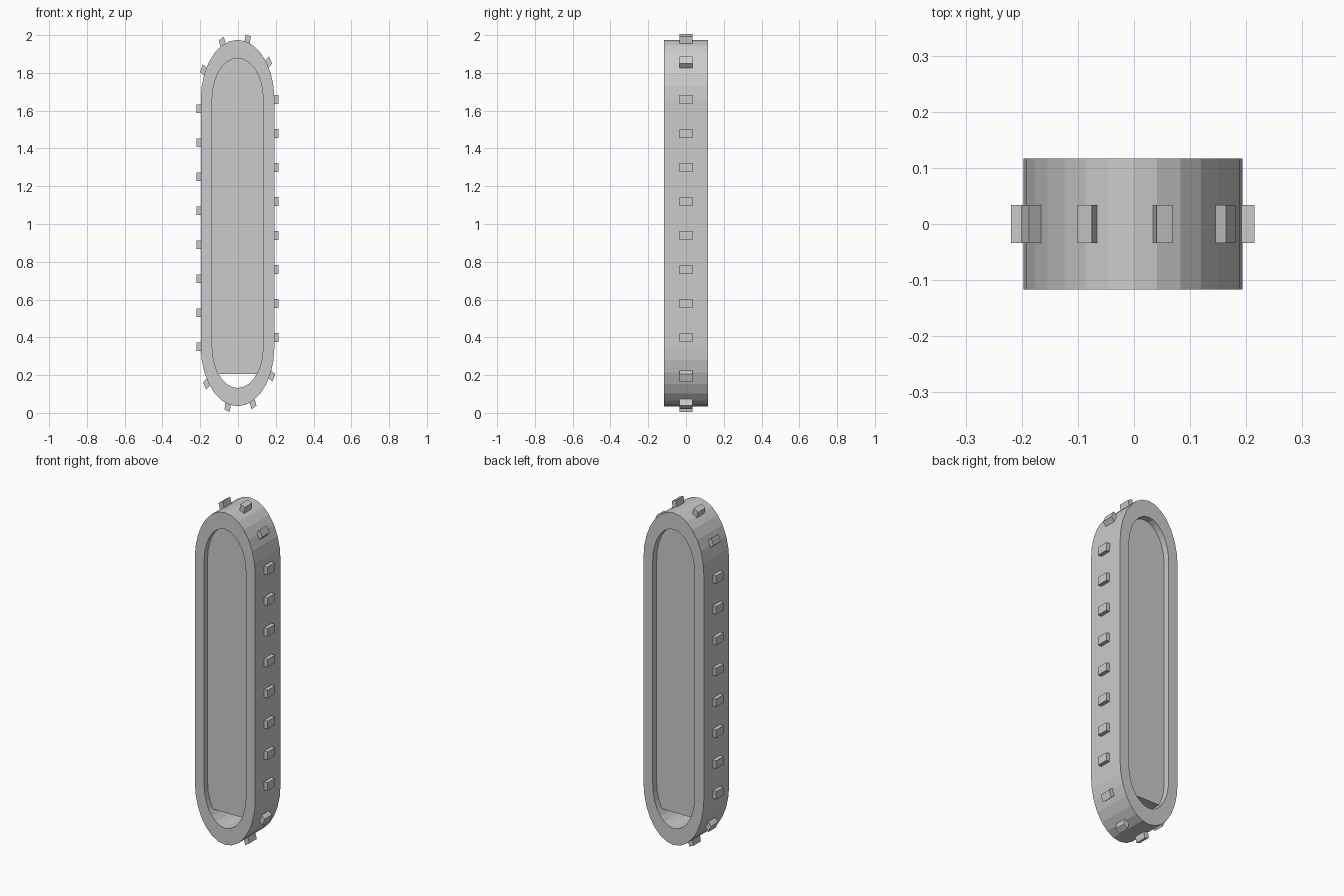
import bpy, bmesh, math
from mathutils import Matrix, Vector

if "Cube" in bpy.data.objects:
    bpy.data.objects.remove(bpy.data.objects["Cube"])

CX = -0.002              # small sideways offset of the frame
Z_LOW, Z_HIGH = 0.35, 1.66   # centres of the rounded ends
STRETCH = 1.615          # the round ends are taller than wide
SEG = 14                 # sides per rounded end
HALF_DEPTH = 0.117

grey = bpy.data.materials.new("plain grey")
grey.diffuse_color = (0.6, 0.6, 0.6, 1)
grey.use_nodes = True
grey.node_tree.nodes["Principled BSDF"].inputs["Base Color"].default_value = grey.diffuse_color


def finish(name, bm):
    bmesh.ops.recalc_face_normals(bm, faces=bm.faces)
    mesh = bpy.data.meshes.new(name)
    bm.to_mesh(mesh)
    bm.free()
    mesh.materials.append(grey)
    obj = bpy.data.objects.new(name, mesh)
    bpy.context.collection.objects.link(obj)
    return obj


def capsule(r):
    """Outline with rounded ends, counter-clockwise in x, z."""
    pts = []
    for start, zc in ((0, Z_HIGH), (math.pi, Z_LOW)):
        for i in range(SEG + 1):
            a = start + math.pi * i / SEG
            pts.append((CX + r * math.cos(a), zc + STRETCH * r * math.sin(a)))
    return pts


# Frame: rectangular section swept around the outline
bm = bmesh.new()
loops = [[bm.verts.new((x, y, z)) for x, z in capsule(r)]
         for r, y in ((0.195, -HALF_DEPTH), (0.195, HALF_DEPTH),
                      (0.135, HALF_DEPTH), (0.135, -HALF_DEPTH))]
n = len(loops[0])
for k in range(4):
    a, b = loops[k], loops[(k + 1) % 4]
    for i in range(n):
        j = (i + 1) % n
        bm.faces.new((a[i], a[j], b[j], b[i]))
finish("frame", bm)

# Panel: fills the opening, cut level near the bottom
bm = bmesh.new()
face = bm.faces.new([bm.verts.new((x, -0.085, z)) for x, z in capsule(0.135)])
res = bmesh.ops.extrude_face_region(bm, geom=[face])
bmesh.ops.translate(bm, vec=(0, 0.165, 0),
                    verts=[g for g in res["geom"] if isinstance(g, bmesh.types.BMVert)])
cut = bmesh.ops.bisect_plane(bm, geom=bm.verts[:] + bm.edges[:] + bm.faces[:],
                             plane_co=(0, 0, 0.205), plane_no=(0, 0, 1), clear_inner=True)
edges = [g for g in cut["geom_cut"] if isinstance(g, bmesh.types.BMEdge)]
bmesh.ops.holes_fill(bm, edges=edges)
finish("panel", bm)

# Studs: along the right side and over the top, then repeated by a half turn
bm = bmesh.new()


def stud(angle, zc):
    turn = Matrix.Rotation(-angle, 4, 'Y')
    m = (Matrix.Translation((CX, 0, zc)) @ Matrix.Diagonal((1, 1, STRETCH, 1)) @ turn
         @ Matrix.Translation((0.2005, 0, 0)) @ Matrix.Diagonal((0.033, 0.068, 0.029, 1)))
    bmesh.ops.create_cube(bm, size=1, matrix=m)


for half in (0, 1):
    flip = math.pi * half
    for i in range(8):
        z = 1.66 - 0.18 * i
        stud(flip, 2.01 - z if half else z)
    for deg in (36.5, 75, 113.5, 152):
        stud(math.radians(deg) + flip, Z_LOW if half else Z_HIGH)
finish("studs", bm)
